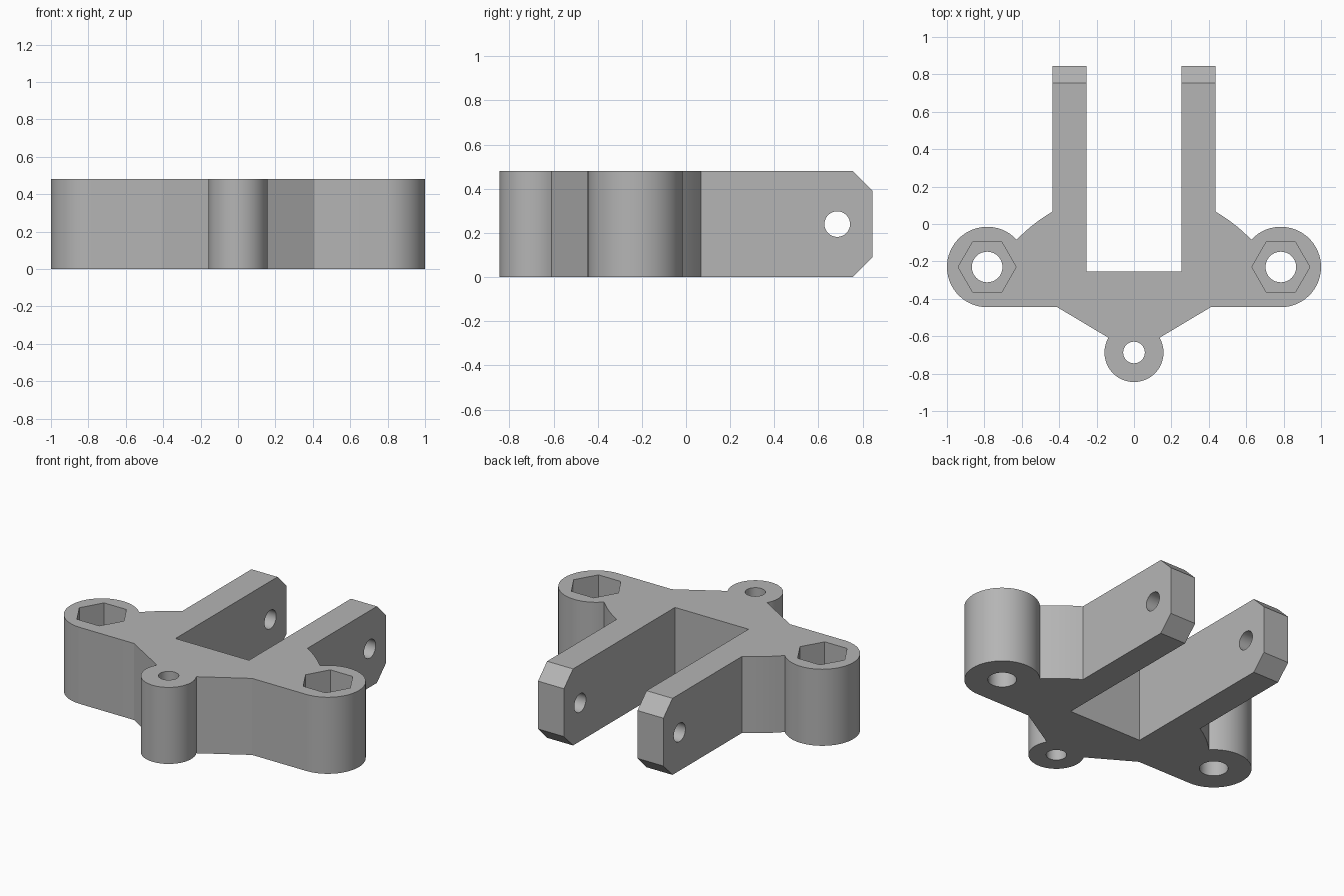
import bpy, bmesh
from math import cos, sin, radians, pi
from mathutils import Matrix, Vector

HEIGHT = 0.48
SIDE = Vector((0.785, -0.23))      # side boss centre
SIDE_R = 0.215
NOSE = Vector((0, -0.687))         # front boss centre
NOSE_R = 0.158
ARM_IN, ARM_OUT, ARM_END = 0.255, 0.435, 0.845

if "Cube" in bpy.data.objects:
    bpy.data.objects.remove(bpy.data.objects["Cube"], do_unlink=True)

grey = bpy.data.materials.new("mid grey")
grey.use_nodes = True
grey.diffuse_color = (0.46, 0.46, 0.46, 1)
grey.node_tree.nodes["Principled BSDF"].inputs["Base Color"].default_value = grey.diffuse_color


def arc(centre, radius, start, end, steps):
    angles = [radians(start + (end - start) * i / steps) for i in range(steps + 1)]
    return [(centre.x + radius * cos(a), centre.y + radius * sin(a)) for a in angles]


def make_object(name, bm):
    mesh = bpy.data.meshes.new(name)
    bm.to_mesh(mesh)
    bm.free()
    obj = bpy.data.objects.new(name, mesh)
    bpy.context.collection.objects.link(obj)
    return obj


def cut(target, sides, radius, length, matrix):
    """Subtract a prism from the target, then discard the cutter."""
    bm = bmesh.new()
    bmesh.ops.create_cone(bm, cap_ends=True, segments=sides, radius1=radius,
                          radius2=radius, depth=length, matrix=matrix)
    cutter = make_object("cutter", bm)
    cutter.hide_render = True
    mod = target.modifiers.new("hole", 'BOOLEAN')
    mod.operation, mod.solver, mod.object = 'DIFFERENCE', 'EXACT', cutter
    bpy.context.view_layer.objects.active = target
    bpy.ops.object.modifier_apply(modifier=mod.name)
    bpy.data.objects.remove(cutter, do_unlink=True)


# Right half of the outline, from the nose round to the inside of the fork
half = arc(NOSE, NOSE_R, -90, 30, 20)
half += [(0.41, -0.445)]
half += arc(SIDE, SIDE_R, -90, 137, 36)
half += arc(NOSE, 0.87, 45.5, 60, 6)[1:-1]
half += [(ARM_OUT, 0.067), (ARM_OUT, ARM_END), (ARM_IN, ARM_END), (ARM_IN, -0.255)]
outline = half + [(-x, y) for x, y in reversed(half[1:])]

# Bracket body
bm = bmesh.new()
base = bm.faces.new([bm.verts.new((x, y, 0)) for x, y in outline])
top = bmesh.ops.extrude_face_region(bm, geom=[base])["geom"]
bmesh.ops.translate(bm, vec=(0, 0, HEIGHT),
                    verts=[v for v in top if isinstance(v, bmesh.types.BMVert)])
bmesh.ops.recalc_face_normals(bm, faces=bm.faces)

# Chamfered arm ends
ends = [e for e in bm.edges
        if all(v.co.y > ARM_END - 0.001 for v in e.verts)
        and abs(e.verts[0].co.z - e.verts[1].co.z) < 0.001]
bmesh.ops.bevel(bm, geom=ends, offset=0.09, segments=1, affect='EDGES')
body = make_object("fork_bracket", bm)
body.data.materials.append(grey)

# Bolt holes with hexagonal nut pockets
for side in (1, -1):
    spot = Vector((side * SIDE.x, SIDE.y, HEIGHT))
    cut(body, 32, 0.082, 2, Matrix.Translation(spot))
    cut(body, 6, 0.155, HEIGHT, Matrix.Translation(spot) @ Matrix.Rotation(pi / 2, 4, 'Z'))

# Nose hole and cross pin hole through both arms
cut(body, 32, 0.058, 2, Matrix.Translation((NOSE.x, NOSE.y, 0)))
cut(body, 32, 0.058, 2, Matrix.Translation((0, 0.685, HEIGHT / 2)) @ Matrix.Rotation(pi / 2, 4, 'Y'))

bpy.ops.object.select_all(action='DESELECT')
body.select_set(True)
bpy.context.view_layer.objects.active = body
bpy.ops.object.shade_smooth_by_angle(angle=radians(25))
